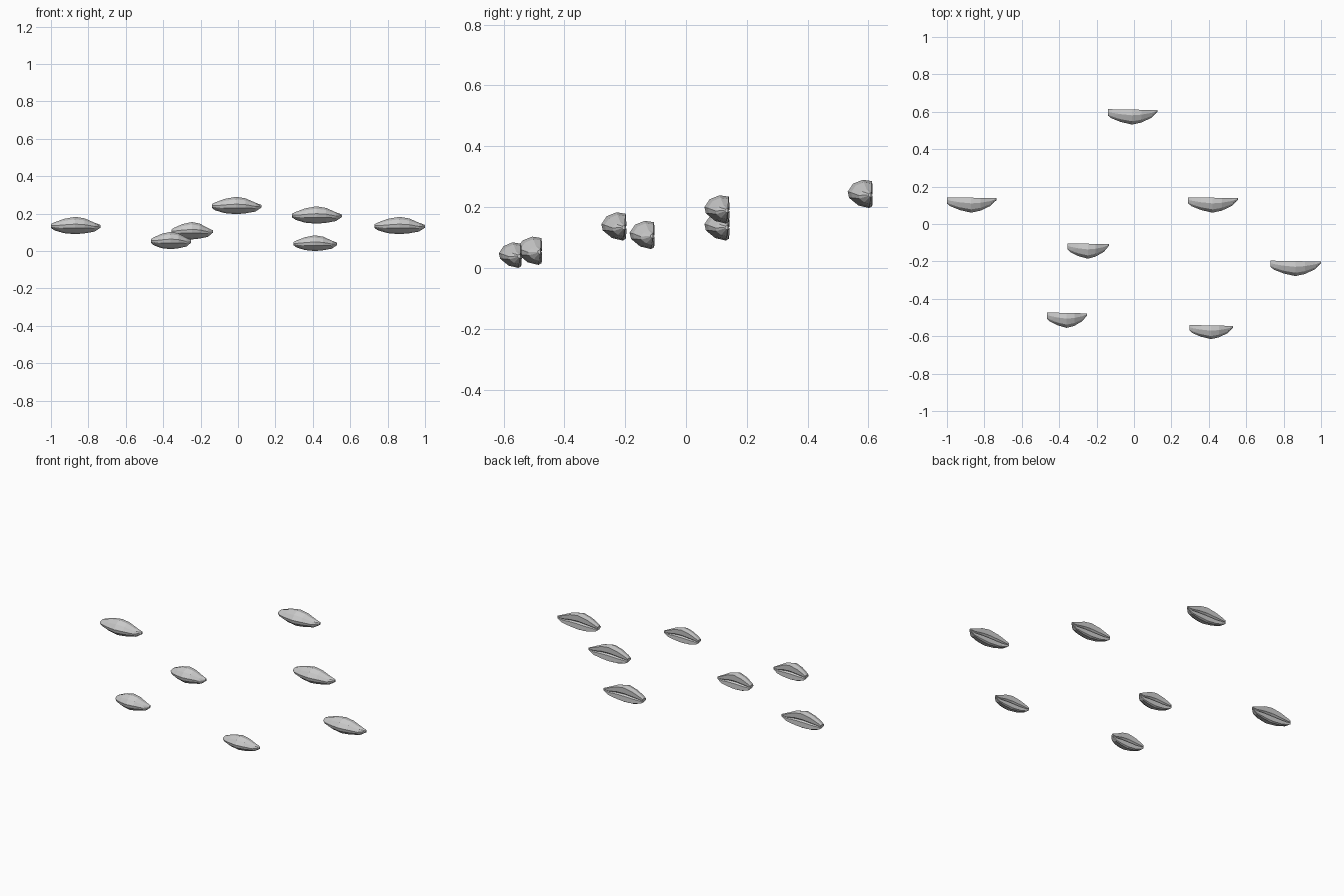
import bpy, bmesh

# Lengthwise stations of one half-seed: (x, depth, top z, bottom z), unit box
STATIONS = [(0.0, 0.42, 0.58, 0.36), (0.07, 0.60, 0.68, 0.22),
            (0.26, 0.84, 0.88, 0.06), (0.49, 1.0, 1.0, 0.0),
            (0.68, 0.85, 0.91, 0.05), (0.88, 0.52, 0.66, 0.15),
            (1.0, 0.12, 0.53, 0.38)]
# D-shaped section: (depth fraction, height fraction), flat back with a groove
SECTION = [(0, 0.95), (0.38, 1), (0.78, 0.86), (1, 0.58), (0.94, 0.36),
           (0.56, 0.09), (0.12, 0), (0, 0.06), (0.02, 0.40), (0.15, 0.48),
           (0.02, 0.58)]


def half_seed(name, x0, x1, y_back, depth, z0, z1):
    bm = bmesh.new()
    rings = []
    for u, d, top, bottom in STATIONS:
        ring = []
        for f, h in SECTION:
            z = bottom + (top - bottom) * h
            y = y_back - 0.005 * u - f * d * depth
            ring.append(bm.verts.new((x0 + u * (x1 - x0), y, z0 + z * (z1 - z0))))
        rings.append(ring)
    n = len(SECTION)
    for a, b in zip(rings, rings[1:]):
        for i in range(n):
            j = (i + 1) % n
            bm.faces.new((a[i], a[j], b[j], b[i]))
    bm.faces.new(rings[0])
    bm.faces.new(rings[-1][::-1])
    bmesh.ops.triangulate(bm, faces=bm.faces[:])
    bmesh.ops.recalc_face_normals(bm, faces=bm.faces[:])
    mesh = bpy.data.meshes.new(name)
    bm.to_mesh(mesh)
    bm.free()
    bpy.context.collection.objects.link(bpy.data.objects.new(name, mesh))


# Scattered pieces: x range, back y, depth, z range
PIECES = [(-1.0, -0.735, 0.143, 0.08, 0.09, 0.183),
          (-0.14, 0.125, 0.614, 0.08, 0.197, 0.29),
          (0.29, 0.555, 0.143, 0.08, 0.146, 0.239),
          (0.73, 1.0, -0.196, 0.08, 0.09, 0.183),
          (-0.355, -0.135, -0.103, 0.08, 0.062, 0.155),
          (-0.465, -0.25, -0.473, 0.08, 0.01, 0.103),
          (0.298, 0.53, -0.54, 0.073, 0.0, 0.084)]
for k, p in enumerate(PIECES):
    half_seed(f"half_seed_{k + 1}", *p)
